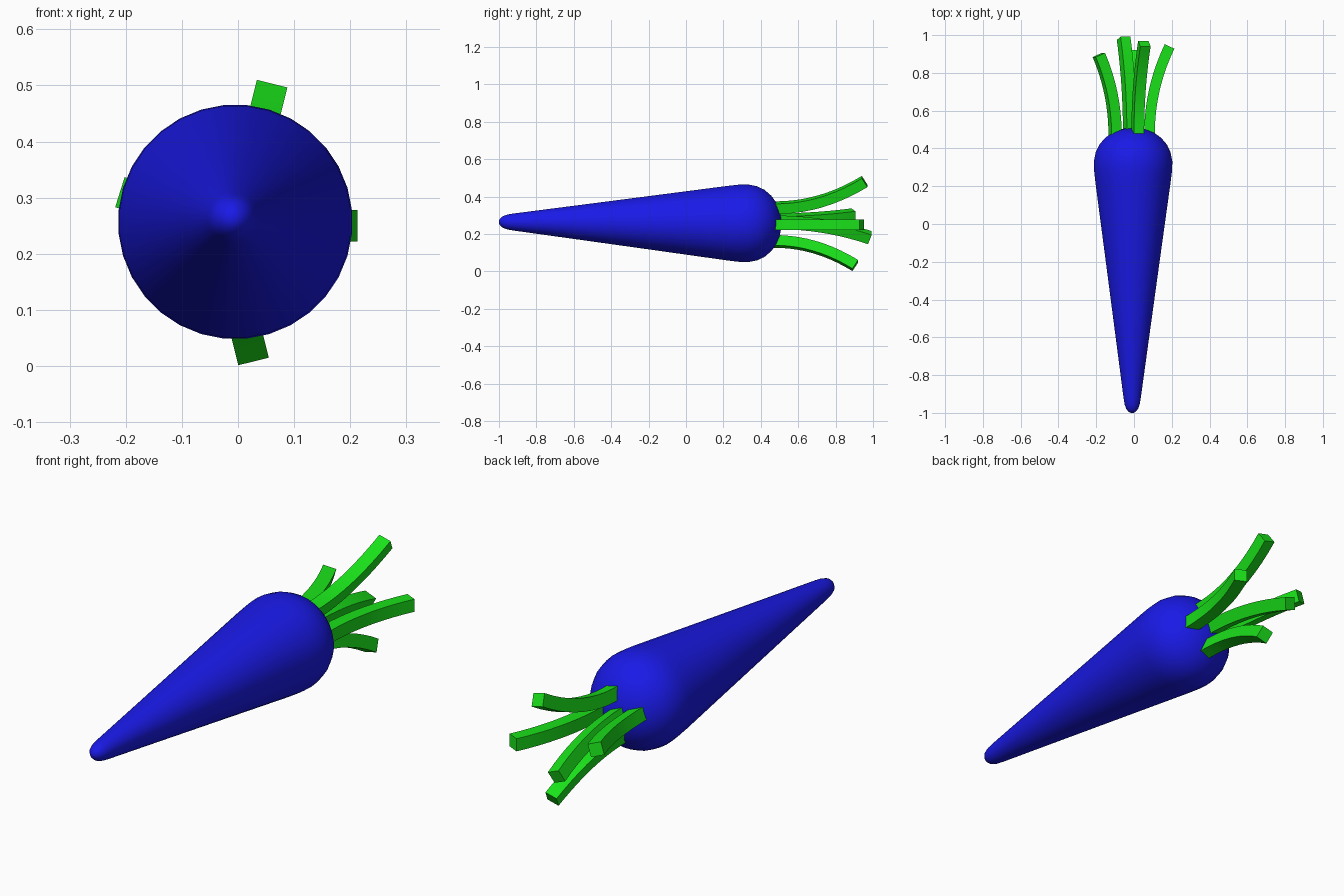
import bpy, bmesh, math
from mathutils import Vector

if "Cube" in bpy.data.objects:
    bpy.data.objects.remove(bpy.data.objects["Cube"])


def material(name, rgb):
    m = bpy.data.materials.new(name)
    m.diffuse_color = (*rgb, 1)
    m.use_nodes = True
    m.node_tree.nodes["Principled BSDF"].inputs["Base Color"].default_value = m.diffuse_color
    return m


def loft(name, rings, mat, angle):
    """Skin a list of vertex rings, cap both ends and shade."""
    bm = bmesh.new()
    vs = [[bm.verts.new(p) for p in ring] for ring in rings]
    n = len(rings[0])
    for a, b in zip(vs, vs[1:]):
        for i in range(n):
            j = (i + 1) % n
            bm.faces.new((a[i], a[j], b[j], b[i]))
    bm.faces.new(vs[0])
    bm.faces.new(vs[-1])
    bmesh.ops.recalc_face_normals(bm, faces=bm.faces)
    me = bpy.data.meshes.new(name)
    bm.to_mesh(me)
    bm.free()
    me.materials.append(mat)
    ob = bpy.data.objects.new(name, me)
    bpy.context.collection.objects.link(ob)
    bpy.ops.object.select_all(action='DESELECT')
    ob.select_set(True)
    bpy.context.view_layer.objects.active = ob
    bpy.ops.object.shade_smooth_by_angle(angle=math.radians(angle))
    return ob


blue = material("blue", (0.01, 0.01, 0.8))
green = material("green", (0.01, 0.75, 0.01))

# Tapered root: (y, radius) profile with a blunt tip and a domed shoulder
profile = [(-1.0, 0.008), (-0.993, 0.02), (-0.978, 0.032), (-0.955, 0.04),
           (-0.92, 0.046), (-0.6, 0.089), (-0.2, 0.143), (0.22, 0.2),
           (0.28, 0.207), (0.33, 0.209), (0.38, 0.199), (0.42, 0.18),
           (0.455, 0.15), (0.483, 0.112), (0.5, 0.07), (0.508, 0.03), (0.51, 0.006)]
SIDES = 32
rings = []
for y, r in profile:
    t = (y + 1) / 1.3
    cx, cz = -0.01 + 0.005 * t, 0.264 - 0.007 * t
    rings.append([(cx + r * math.cos(2 * math.pi * (i + 0.5) / SIDES), y,
                   cz + r * math.sin(2 * math.pi * (i + 0.5) / SIDES))
                  for i in range(SIDES)])
loft("root_body", rings, blue, 60)


# Square stems that leave the shoulder straight and bend outwards
def stem(name, root, end, half=0.028, steps=10):
    root, end = Vector(root), Vector(end)
    length = end.y - root.y
    bend = Vector((end.x - root.x, 0, end.z - root.z))
    side = bend.cross(Vector((0, 1, 0))).normalized()
    rings = []
    for k in range(steps + 1):
        t = k / steps
        c = root + Vector((0, length * t, 0)) + bend * t ** 2.1
        tangent = Vector((0, length, 0)) + bend * (2.1 * t ** 1.1)
        up = side.cross(tangent).normalized()
        rings.append([c + side * half * a + up * half * b
                      for a, b in ((-1, -1), (1, -1), (1, 1), (-1, 1))])
    loft(name, rings, green, 30)


stem("stem_top", (0.02, 0.47, 0.34), (0.055, 0.955, 0.48))
stem("stem_bottom", (-0.01, 0.465, 0.16), (0.022, 0.905, 0.031))
stem("stem_right", (0.082, 0.47, 0.25), (0.188, 0.94, 0.25))
stem("stem_left", (-0.1, 0.465, 0.275), (-0.186, 0.895, 0.302))
stem("stem_middle", (-0.022, 0.47, 0.262), (-0.055, 0.983, 0.18))
